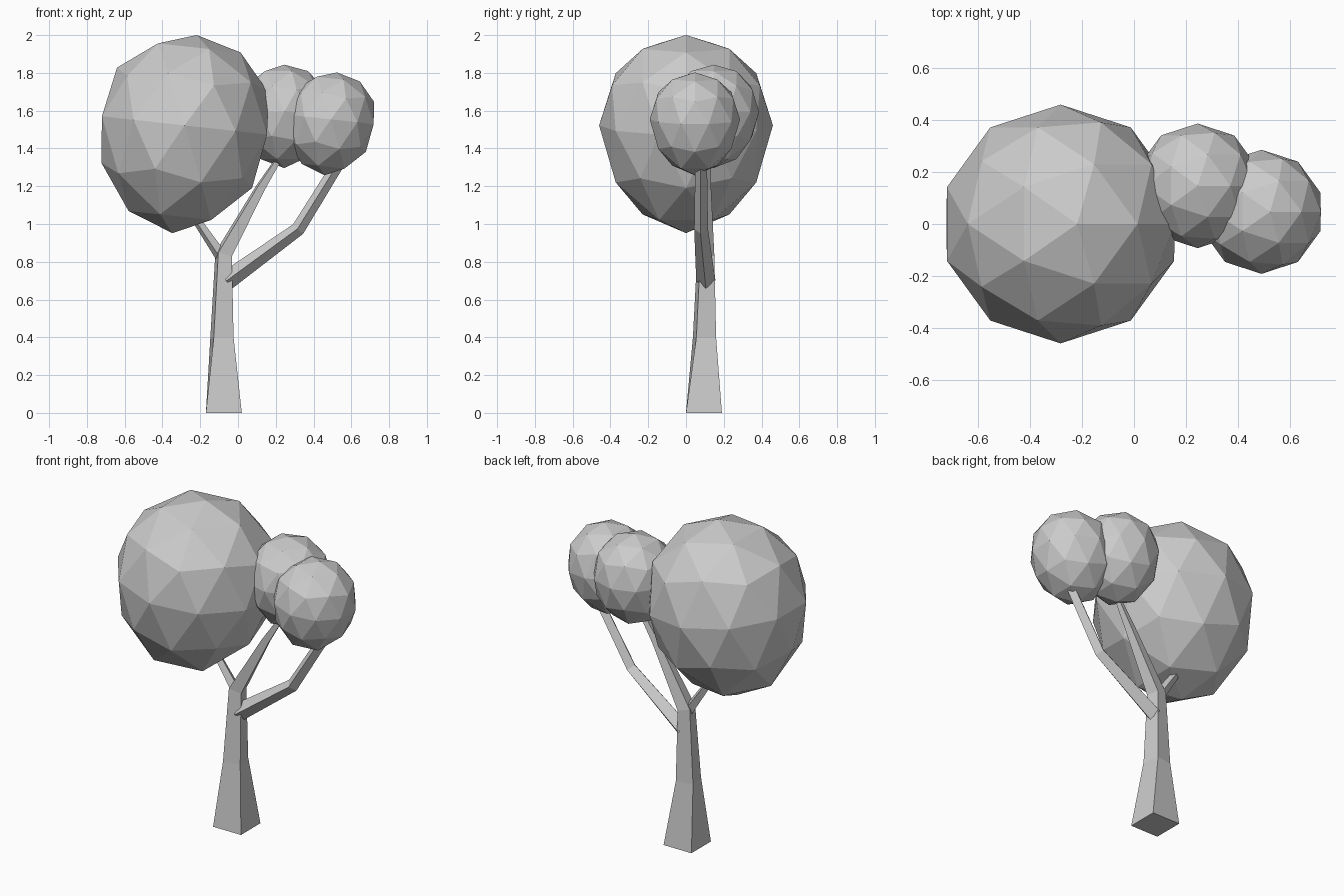
import bpy
import bmesh
from math import cos, sin, pi, radians
from mathutils import Vector

if "Cube" in bpy.data.objects:
    bpy.data.objects.remove(bpy.data.objects["Cube"])

GREY = (0.6, 0.6, 0.6, 1)
mat = bpy.data.materials.new("plain grey")
mat.use_nodes = True
mat.diffuse_color = GREY
bsdf = mat.node_tree.nodes["Principled BSDF"]
bsdf.inputs["Base Color"].default_value = GREY
bsdf.inputs["Roughness"].default_value = 0.8


def finish(bm, name):
    bmesh.ops.recalc_face_normals(bm, faces=bm.faces)
    mesh = bpy.data.meshes.new(name)
    bm.to_mesh(mesh)
    bm.free()
    mesh.materials.append(mat)
    obj = bpy.data.objects.new(name, mesh)
    bpy.context.collection.objects.link(obj)


def foliage(name, centre, size, lean):
    """Faceted ball, leaning sideways and slightly heavy at the bottom."""
    bm = bmesh.new()
    bmesh.ops.create_icosphere(bm, subdivisions=2, radius=1)
    for v in bm.verts:
        x, y, z = v.co
        local = Vector((x + 0.14 * lean * z, y,
                        1.14 * z - 0.11 * lean * x - 0.1 * z * z))
        v.co = Vector(centre) + size * local
    finish(bm, name)


def limb(name, rings):
    """Four-sided tapering limb; each ring is (centre, half width, twist)."""
    bm = bmesh.new()
    pts = [Vector(r[0]) for r in rings]
    last = len(pts) - 1
    loops = []
    for i, (_, half, twist) in enumerate(rings):
        before = (pts[i] - pts[max(i - 1, 0)]).normalized()
        after = (pts[min(i + 1, last)] - pts[i]).normalized()
        normal = (before + after).normalized()
        if pts[i].z == 0:
            normal = Vector((0, 0, 1))
        u = Vector((0, 1, 0)).cross(normal).normalized()
        v = normal.cross(u)
        loop = []
        for k in range(4):
            a = radians(twist) + pi / 4 + k * pi / 2
            offset = (u * cos(a) + v * sin(a)) * half * 2 ** 0.5
            loop.append(bm.verts.new(pts[i] + offset))
        loops.append(loop)
    for a, b in zip(loops, loops[1:]):
        for k in range(4):
            n = (k + 1) % 4
            bm.faces.new((a[k], a[n], b[n], b[k]))
    bm.faces.new(loops[0])
    bm.faces.new(loops[-1])
    finish(bm, name)


# Foliage
foliage("large_foliage", (-0.283, 0, 1.522), 0.46, 1)
foliage("middle_foliage", (0.245, 0.147, 1.594), 0.24, 0)
foliage("outer_foliage", (0.491, 0.047, 1.554), 0.239, 1)

# Trunk bending into the middle branch
limb("trunk", [((-0.075, 0.095, 0), 0.095, 0),
               ((-0.085, 0.098, 0.4), 0.053, 10),
               ((-0.076, 0.105, 0.84), 0.038, 12),
               ((0.118, 0.108, 1.19), 0.021, 14),
               ((0.225, 0.115, 1.36), 0.012, 14)])

# Side branches
limb("left_branch", [((-0.06, 0.105, 0.70), 0.036, 45),
                     ((0.318, 0.08, 0.973), 0.026, 40),
                     ((0.545, 0.08, 1.34), 0.022, 40)])
limb("right_branch", [((-0.07, 0.105, 0.80), 0.024, 30),
                      ((-0.26, 0.1, 1.08), 0.014, 30)])
